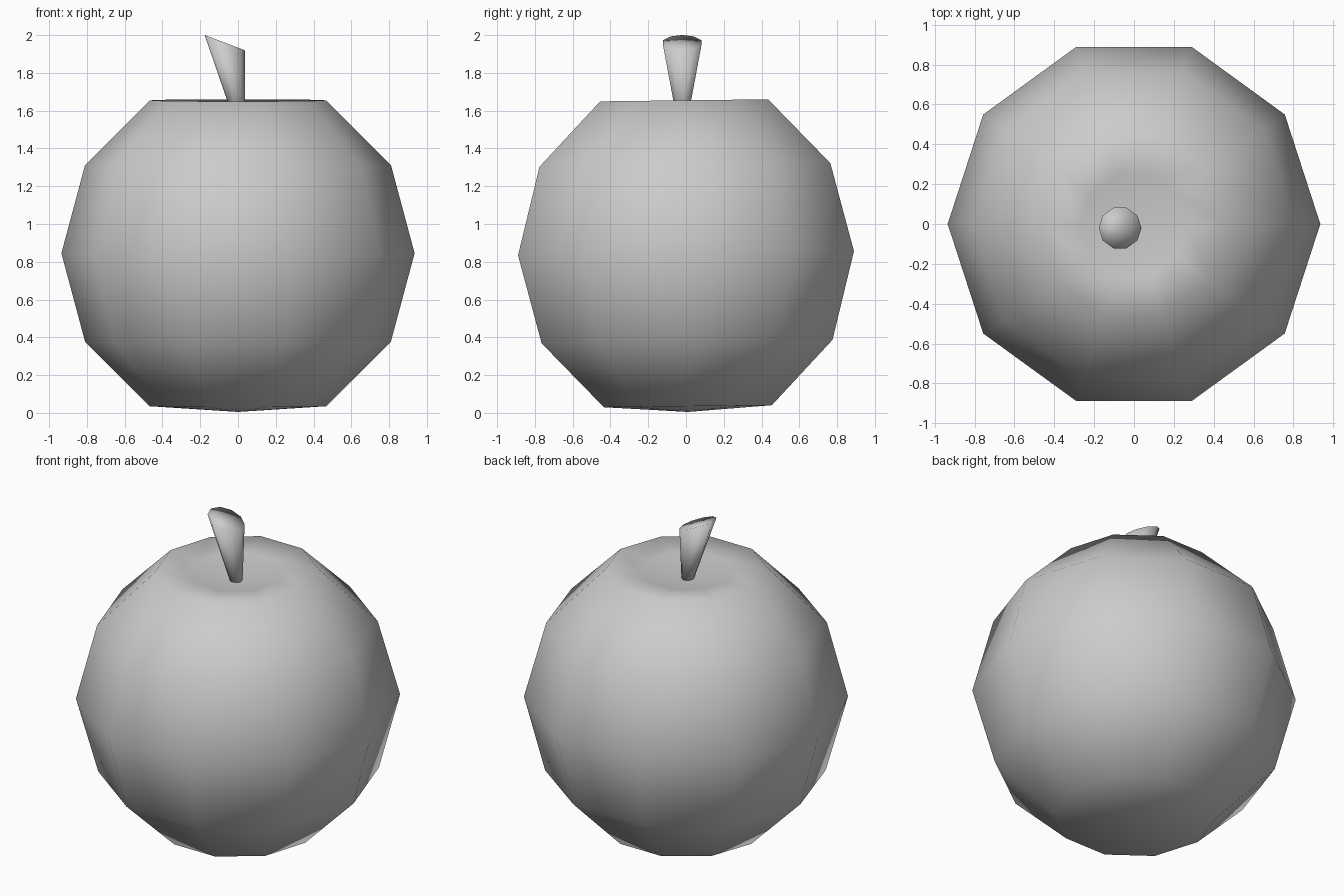
import bpy, bmesh
from math import cos, sin, pi, radians
from mathutils import Matrix, Vector

SIDES = 10
RADIUS = 0.935
MIDDLE = 0.845

cube = bpy.data.objects.get("Cube")
if cube:
    bpy.data.objects.remove(cube, do_unlink=True)

grey = bpy.data.materials.new("plain grey")
grey.use_nodes = True
colour = (0.6, 0.6, 0.6, 1)
grey.diffuse_color = colour
grey.node_tree.nodes["Principled BSDF"].inputs["Base Color"].default_value = colour


def ring(bm, centre, radius, slope=0.0):
    """One ring of vertices, its plane sloping along x."""
    verts = []
    for i in range(SIDES):
        a = 2 * pi * i / SIDES
        offset = Vector((radius * cos(a), radius * sin(a), slope * radius * cos(a)))
        verts.append(bm.verts.new(Vector(centre) + offset))
    return verts


def loft(name, bottom, rings, top):
    """Skin (centre, radius, slope) rings and close both ends with a fan."""
    bm = bmesh.new()
    loops = [ring(bm, *r) for r in rings]
    low, high = bm.verts.new(bottom), bm.verts.new(top)
    for i in range(SIDES):
        j = (i + 1) % SIDES
        bm.faces.new((low, loops[0][j], loops[0][i]))
        for a, b in zip(loops, loops[1:]):
            bm.faces.new((a[i], a[j], b[j], b[i]))
        bm.faces.new((loops[-1][i], loops[-1][j], high))
    for face in bm.faces:
        face.smooth = True
    mesh = bpy.data.meshes.new(name)
    bm.to_mesh(mesh)
    bm.free()
    mesh.materials.append(grey)
    obj = bpy.data.objects.new(name, mesh)
    bpy.context.collection.objects.link(obj)
    return obj


# Fruit: a coarse sphere with flattened base and a dip at the top, leaning slightly
rings = []
for step in range(1, 6):
    a = pi * step / 6
    rings.append(((0, 0, -RADIUS * cos(a)), RADIUS * sin(a)))
rings.append(((0, 0, 0.795), 0.27))
fruit = loft("fruit", (0, 0, -0.84), rings, (0, 0, 0.74))
fruit.data.transform(Matrix.Translation((0, 0, MIDDLE)) @ Matrix.Rotation(radians(0.7), 4, "X"))

# Stem: widens upward, leans to one side and is cut at a slant
loft("stem", (0.005, -0.02, 1.56),
     [((0.005, -0.02, 1.57), 0.033), ((-0.07, -0.02, 1.96), 0.107, -0.38)],
     (-0.07, -0.02, 1.96))
